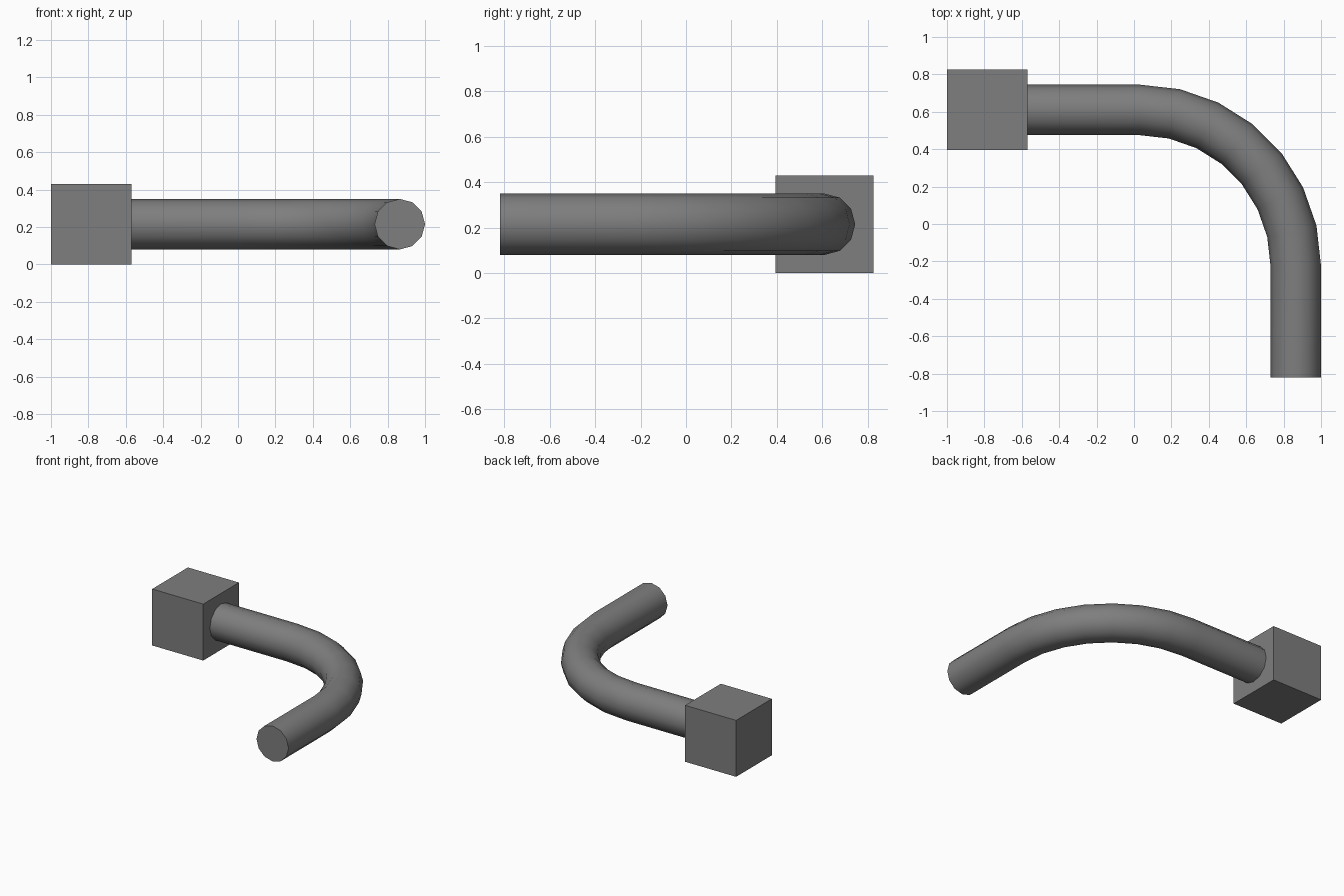
import bpy, bmesh
from math import pi, sin, cos, radians
from mathutils import Vector

cube = bpy.data.objects.get("Cube")
if cube:
    bpy.data.objects.remove(cube, do_unlink=True)

MID_Z = 0.215
PIPE_R = 0.135
BEND_R = 0.835
BEND_CENTRE = Vector((0.03, -0.225, MID_Z))
SIDES, BEND_STEPS = 12, 7

# One dark grey for everything
grey = bpy.data.materials.new("dark_grey")
grey.use_nodes = True
colour = (0.21, 0.21, 0.21, 1)
grey.diffuse_color = colour
grey.node_tree.nodes["Principled BSDF"].inputs["Base Color"].default_value = colour


def add_object(name, bm):
    bmesh.ops.recalc_face_normals(bm, faces=bm.faces)
    mesh = bpy.data.meshes.new(name)
    bm.to_mesh(mesh)
    bm.free()
    mesh.materials.append(grey)
    obj = bpy.data.objects.new(name, mesh)
    bpy.context.collection.objects.link(obj)
    return obj


# Mounting block
bm = bmesh.new()
bmesh.ops.create_cube(bm, size=0.43)
bmesh.ops.translate(bm, verts=bm.verts, vec=(-0.785, 0.61, MID_Z))
add_object("mounting_block", bm)

# Pipe path: straight run, quarter bend, straight run; each entry is centre and outward direction
left, front = Vector((0, 1, 0)), Vector((1, 0, 0))
path = [(Vector((-0.58, BEND_CENTRE.y + BEND_R, MID_Z)), left)]
for i in range(BEND_STEPS + 1):
    a = pi / 2 * i / BEND_STEPS
    out = Vector((sin(a), cos(a), 0))
    path.append((BEND_CENTRE + out * BEND_R, out))
path.append((Vector((BEND_CENTRE.x + BEND_R, -0.82, MID_Z)), front))

# Bent pipe swept from twelve-sided rings
bm = bmesh.new()
up = Vector((0, 0, 1))
angles = [2 * pi * k / SIDES for k in range(SIDES)]
rings = [[bm.verts.new(c + (out * cos(a) + up * sin(a)) * PIPE_R) for a in angles]
         for c, out in path]
for r0, r1 in zip(rings, rings[1:]):
    for k in range(SIDES):
        n = (k + 1) % SIDES
        bm.faces.new((r0[k], r0[n], r1[n], r1[k]))
bm.faces.new(rings[0])
bm.faces.new(rings[-1])
pipe = add_object("bent_pipe", bm)

# Smooth pipe walls with sharp end caps
bpy.ops.object.select_all(action='DESELECT')
pipe.select_set(True)
bpy.context.view_layer.objects.active = pipe
bpy.ops.object.shade_smooth_by_angle(angle=radians(40))
